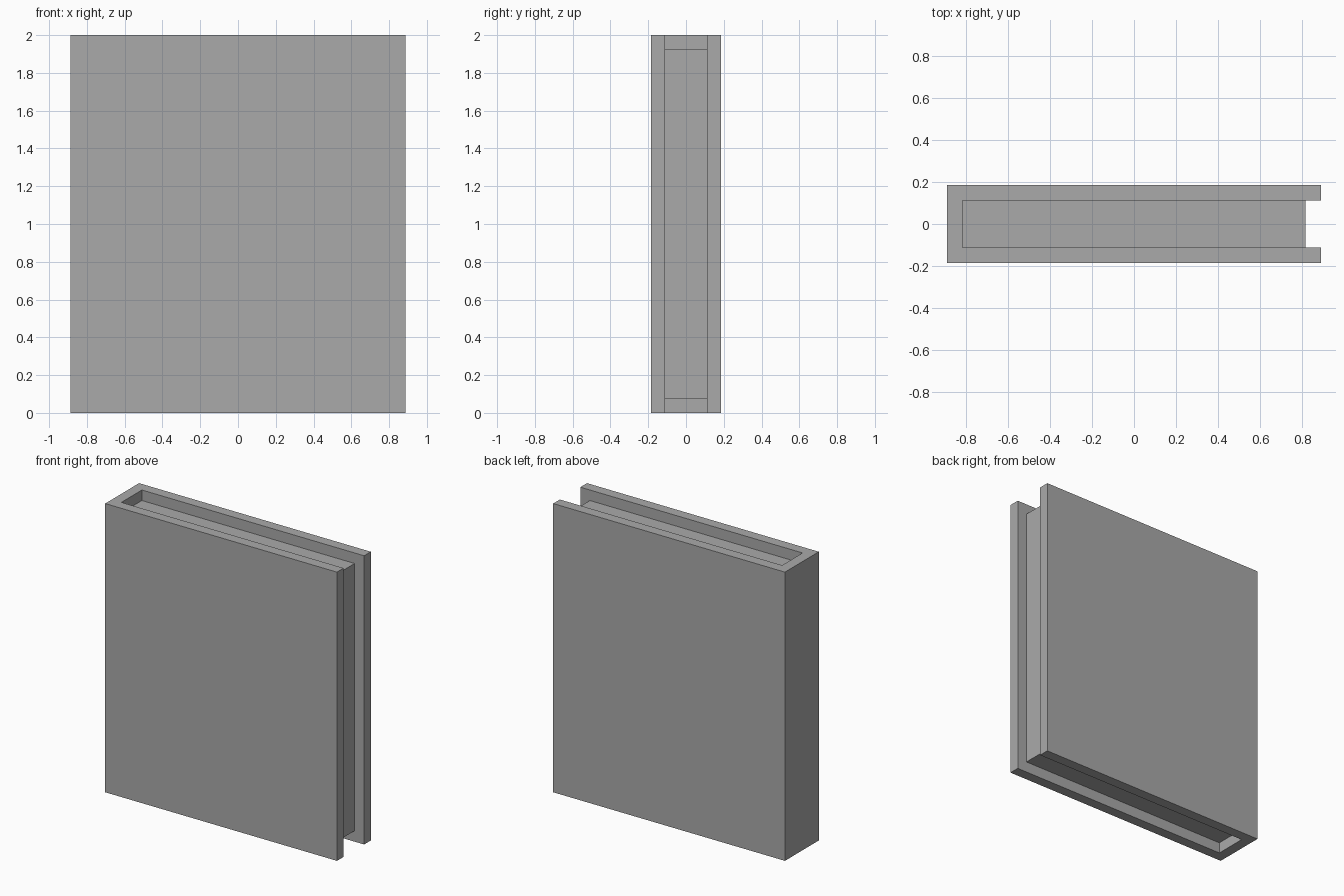
import bpy
import bmesh

cube = bpy.data.objects.get("Cube")
if cube:
    bpy.data.objects.remove(cube, do_unlink=True)

# One plain grey for everything
grey = bpy.data.materials.new("plain_grey")
grey.use_nodes = True
colour = (0.4, 0.4, 0.4, 1)
grey.diffuse_color = colour
grey.node_tree.nodes["Principled BSDF"].inputs["Base Color"].default_value = colour


def extrude_outline(name, outline, z0, z1):
    """Extrude a flat outline upwards into a solid."""
    bm = bmesh.new()
    base = bm.faces.new([bm.verts.new((x, y, z0)) for x, y in outline])
    top = bmesh.ops.extrude_face_region(bm, geom=[base], use_keep_orig=True)["geom"]
    bmesh.ops.translate(bm, vec=(0, 0, z1 - z0),
                        verts=[v for v in top if isinstance(v, bmesh.types.BMVert)])
    bmesh.ops.recalc_face_normals(bm, faces=bm.faces)
    mesh = bpy.data.meshes.new(name)
    bm.to_mesh(mesh)
    bm.free()
    mesh.materials.append(grey)
    obj = bpy.data.objects.new(name, mesh)
    bpy.context.collection.objects.link(obj)
    return obj


HALF_W, HALF_D, WALL, HEIGHT = 0.888, 0.185, 0.073, 2.0
inner_x, inner_y = HALF_W - WALL, HALF_D - WALL

# Cover: front board, spine and back board as one U-shaped section
extrude_outline("cover", [
    (-HALF_W, -HALF_D), (HALF_W, -HALF_D), (HALF_W, -inner_y), (-inner_x, -inner_y),
    (-inner_x, inner_y), (HALF_W, inner_y), (HALF_W, HALF_D), (-HALF_W, HALF_D),
], 0, HEIGHT)

# Page block, set back from the open edges
extrude_outline("page_block", [
    (-inner_x, -inner_y), (inner_x, -inner_y), (inner_x, inner_y), (-inner_x, inner_y),
], 0.075, HEIGHT - 0.073)
